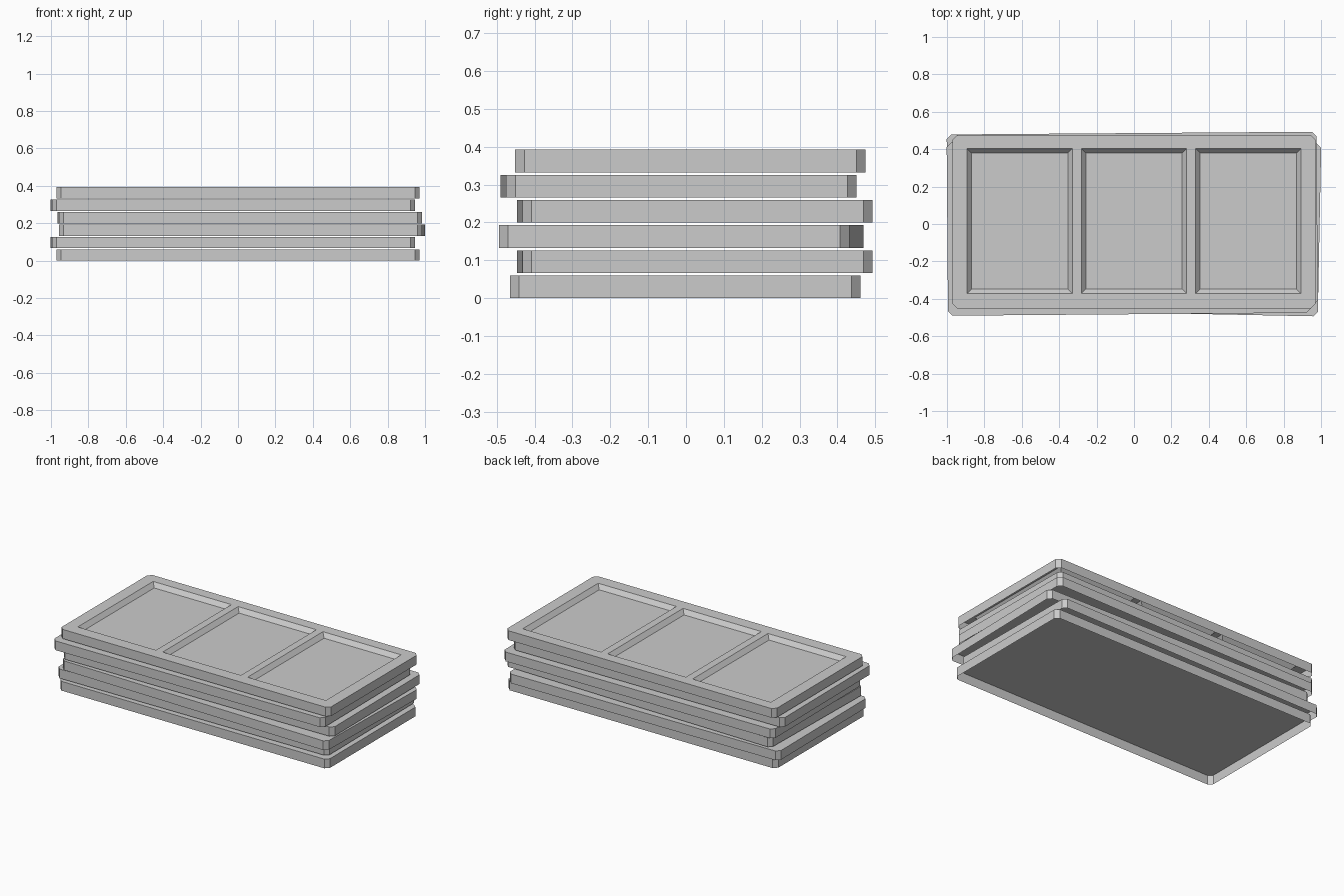
import bpy, bmesh, math
from mathutils import Matrix

if "Cube" in bpy.data.objects:
    bpy.data.objects.remove(bpy.data.objects["Cube"])

LENGTH, WIDTH, HEIGHT, CHAMFER = 1.94, 0.925, 0.06, 0.024
PITCH, POCKET_X, POCKET_Y = 0.611, 0.563, 0.775
DEPTH, SLOPE = 0.027, 0.024


def mesh_object(name, bm):
    mesh = bpy.data.meshes.new(name)
    bmesh.ops.recalc_face_normals(bm, faces=bm.faces)
    bm.to_mesh(mesh)
    bm.free()
    ob = bpy.data.objects.new(name, mesh)
    bpy.context.collection.objects.link(ob)
    return ob


def open_underside(mesh):
    bm = bmesh.new()
    bm.from_mesh(mesh)
    under = [f for f in bm.faces if f.calc_center_median().z < 1e-4]
    bmesh.ops.delete(bm, geom=under, context='FACES')
    bm.to_mesh(mesh)
    bm.free()


# Slab body with chamfered vertical corners
bm = bmesh.new()
bmesh.ops.create_cube(bm, size=1, matrix=Matrix.Translation((0, 0, HEIGHT / 2))
                      @ Matrix.Diagonal((LENGTH, WIDTH, HEIGHT, 1)))
upright = [e for e in bm.edges if abs(e.verts[0].co.z - e.verts[1].co.z) > 0.01]
bmesh.ops.bevel(bm, geom=upright, offset=CHAMFER, segments=1, affect='EDGES')
body = mesh_object("panel_body", bm)
plain_mesh = body.data.copy()
plain_mesh.name = "plain_panel"

# Three tapered pocket cutters, continued a little above the top
bm = bmesh.new()
above = 0.01
for i in (-1, 0, 1):
    verts = bmesh.ops.create_cube(bm, size=1)["verts"]
    for v in verts:
        up = v.co.z > 0
        grow = SLOPE * above / DEPTH if up else -SLOPE
        v.co.x = math.copysign(POCKET_X / 2 + grow, v.co.x) + i * PITCH
        v.co.y = math.copysign(POCKET_Y / 2 + grow, v.co.y) + 0.004
        v.co.z = HEIGHT + (above if up else -DEPTH)
cutter = mesh_object("pocket_cutter", bm)
cutter.hide_render = True

# Cut the pockets for the top panel
mod = body.modifiers.new("pockets", 'BOOLEAN')
mod.operation = 'DIFFERENCE'
mod.solver = 'EXACT'
mod.object = cutter
deps = bpy.context.evaluated_depsgraph_get()
pocket_mesh = bpy.data.meshes.new_from_object(body.evaluated_get(deps))
pocket_mesh.name = "pocketed_panel"
bpy.data.objects.remove(body)
bpy.data.objects.remove(cutter)

# All panels are thin shells, open underneath
open_underside(plain_mesh)
open_underside(pocket_mesh)

# Loose stack: x, y and turn of each panel from the bottom up
STACK = [(0, -0.002, 0), (-0.028, 0.023, 0.0075), (0.022, -0.012, -0.02),
         (0.0095, 0.0235, 0.0075), (-0.028, -0.02, 0.008), (0, 0.0115, 0)]
for i, (x, y, turn) in enumerate(STACK):
    top = i == len(STACK) - 1
    panel = bpy.data.objects.new("top_panel" if top else f"stacked_panel_{i + 1}",
                                 pocket_mesh if top else plain_mesh)
    panel.location = (x, y, i * 0.0665)
    panel.rotation_euler.z = turn
    bpy.context.collection.objects.link(panel)
